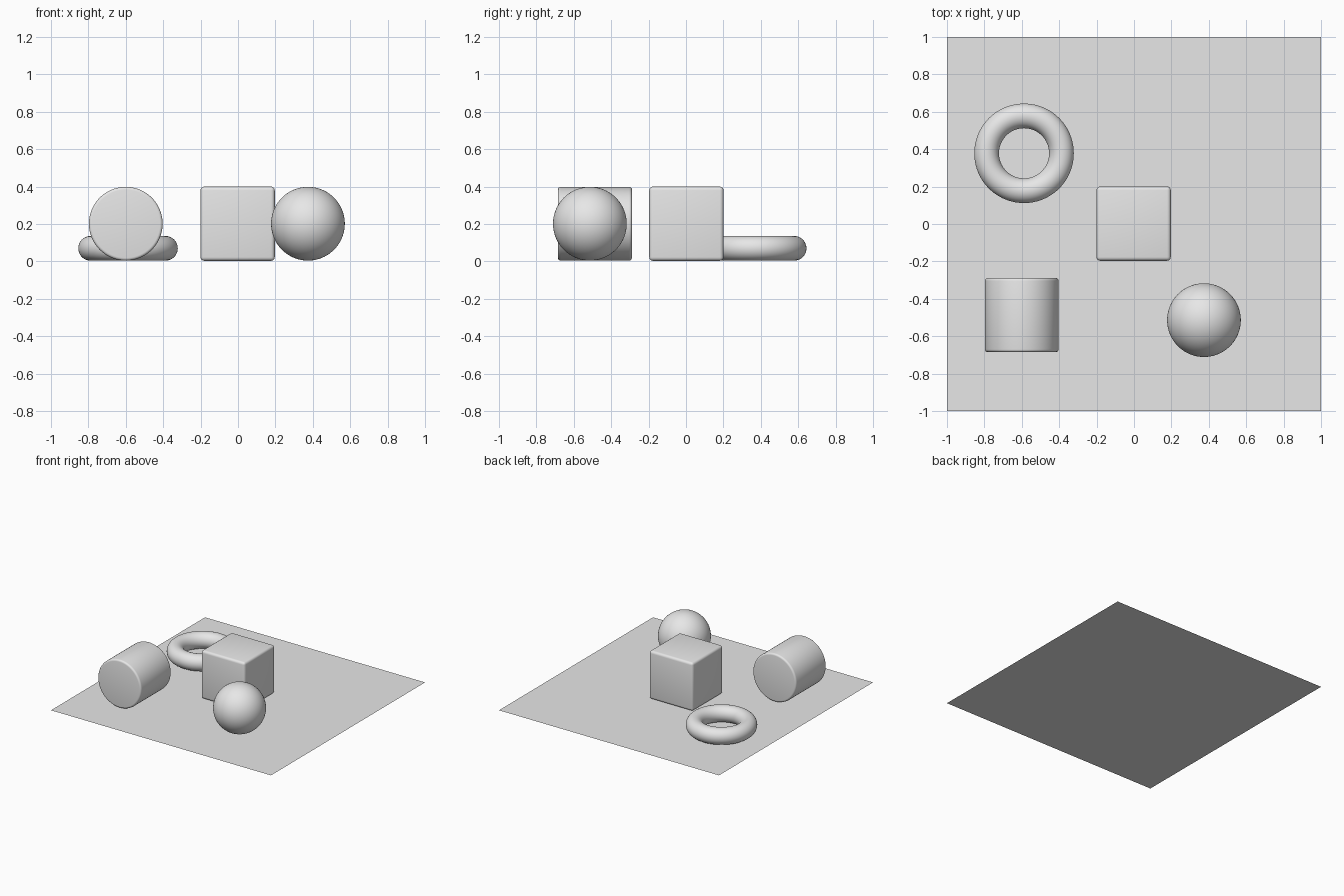
import bpy, math

if "Cube" in bpy.data.objects:
    bpy.data.objects.remove(bpy.data.objects["Cube"])

grey = bpy.data.materials.new("plain_grey")
grey.diffuse_color = (0.8, 0.8, 0.8, 1)
grey.use_nodes = True
grey.node_tree.nodes["Principled BSDF"].inputs["Base Color"].default_value = grey.diffuse_color


def finish(name, bevel=0.0):
    """Name, colour, optionally round the edges, and smooth the active object."""
    ob = bpy.context.object
    ob.name = name
    ob.data.materials.append(grey)
    if bevel:
        bpy.ops.object.transform_apply(location=False, rotation=True, scale=True)
        mod = ob.modifiers.new("rounded_edges", 'BEVEL')
        mod.width = bevel
        mod.segments = 4
        mod.limit_method = 'ANGLE'
        mod.angle_limit = math.radians(40)
        bpy.ops.object.modifier_apply(modifier=mod.name)
    bpy.ops.object.shade_smooth_by_angle(angle=math.radians(35))
    return ob


# Flat base sheet
bpy.ops.mesh.primitive_plane_add(size=2, location=(0, 0, 0))
finish("base_sheet")

# Rounded cube in the middle
bpy.ops.mesh.primitive_cube_add(size=0.397, location=(-0.002, 0.002, 0.2015))
finish("cube", bevel=0.02)

# Cylinder lying along y
bpy.ops.mesh.primitive_cylinder_add(vertices=96, radius=0.197, depth=0.396,
                                    location=(-0.6, -0.487, 0.2015),
                                    rotation=(math.pi / 2, 0, 0))
finish("cylinder", bevel=0.015)

# Ball
bpy.ops.mesh.primitive_uv_sphere_add(segments=96, ring_count=48, radius=0.197,
                                     location=(0.374, -0.514, 0.2015))
finish("ball")

# Ring lying flat
bpy.ops.mesh.primitive_torus_add(major_segments=96, minor_segments=40,
                                 major_radius=0.2, minor_radius=0.066,
                                 location=(-0.588, 0.378, 0.07))
finish("ring")
